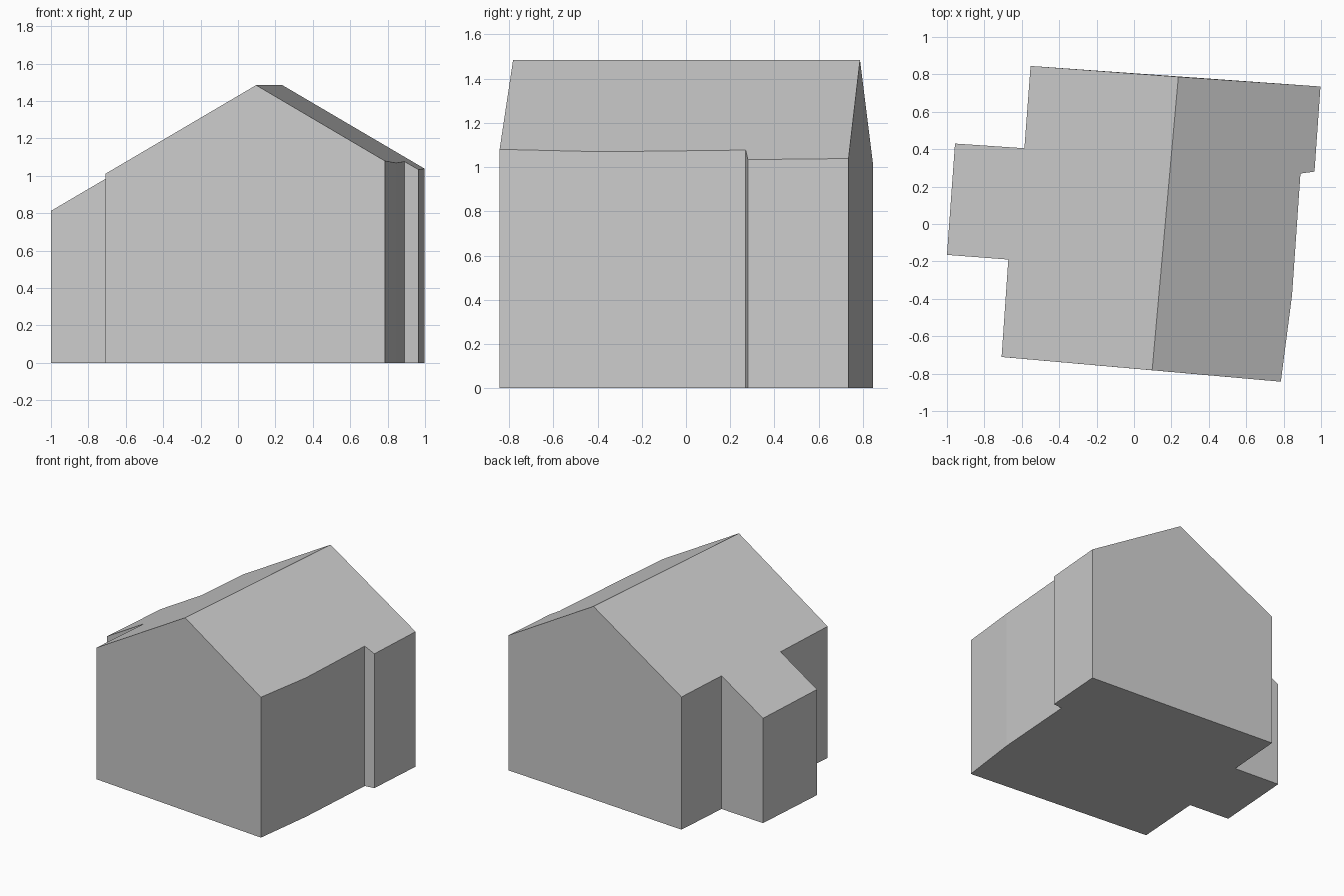
import bpy
import bmesh
from mathutils import Vector

cube = bpy.data.objects.get("Cube")
if cube:
    bpy.data.objects.remove(cube, do_unlink=True)

RIDGE_HEIGHT = 1.485
SLOPE = 0.586
ridge_front = Vector((0.097, -0.782, 0))
ridge_back = Vector((0.237, 0.787, 0))
right_outline = [(-0.553, 0.845), (-0.586, 0.405), (-0.957, 0.43),
                 (-1.0, -0.165), (-0.672, -0.19), (-0.708, -0.711)]
left_outline = [(0.785, -0.843), (0.845, -0.38), (0.89, 0.27),
                (0.965, 0.28), (0.997, 0.735)]


def make_material(name, colour):
    mat = bpy.data.materials.new(name)
    mat.use_nodes = True
    mat.diffuse_color = colour
    mat.node_tree.nodes["Principled BSDF"].inputs["Base Color"].default_value = colour
    return mat


def roof_height(point):
    # Height falls evenly with distance from the ridge line
    along = (ridge_back - ridge_front).normalized()
    offset = Vector((point.x, point.y, 0)) - ridge_front
    return RIDGE_HEIGHT - SLOPE * along.cross(offset).length


# Floor plan, running anticlockwise around the house
bm = bmesh.new()
front = bm.verts.new(ridge_front)
left_side = [bm.verts.new((x, y, 0)) for x, y in left_outline]
back = bm.verts.new(ridge_back)
right_side = [bm.verts.new((x, y, 0)) for x, y in right_outline]
floor = bm.faces.new([front, *left_side, back, *right_side])

# Walls raised to the roof, which is split along the ridge
result = bmesh.ops.extrude_face_region(bm, geom=[floor], use_keep_orig=True)
top = [v for v in result["geom"] if isinstance(v, bmesh.types.BMVert)]
roof = next(f for f in result["geom"] if isinstance(f, bmesh.types.BMFace))
ridge_ends = [min(top, key=lambda v: (v.co - end).length)
              for end in (ridge_front, ridge_back)]
bmesh.utils.face_split(roof, *ridge_ends)
for v in top:
    v.co.z = roof_height(v.co)

# Gable walls made of single flat faces
bmesh.ops.dissolve_edges(bm, edges=[
    e for end in ridge_ends for e in end.link_edges
    if abs(e.verts[0].co.z - e.verts[1].co.z) > 1], use_verts=False)
bmesh.ops.recalc_face_normals(bm, faces=bm.faces[:])

mesh = bpy.data.meshes.new("house_body")
bm.to_mesh(mesh)
bm.free()
mesh.materials.append(make_material("light_grey", (0.6, 0.6, 0.6, 1)))
house = bpy.data.objects.new("house_body", mesh)
bpy.context.collection.objects.link(house)
